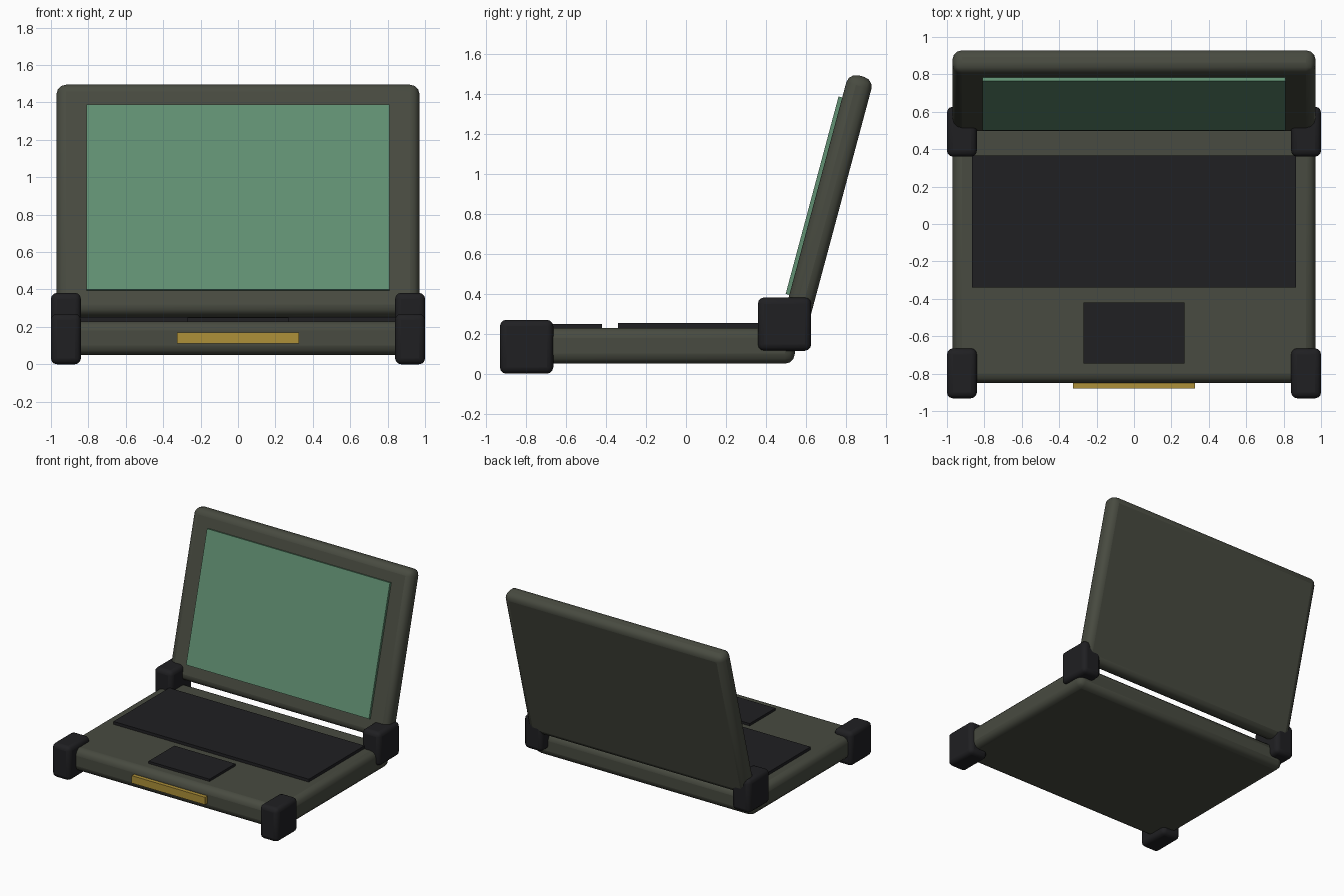
import bpy
import math
from mathutils import Matrix, Vector

if "Cube" in bpy.data.objects:
    bpy.data.objects.remove(bpy.data.objects["Cube"])


def material(name, rgb):
    m = bpy.data.materials.new(name)
    m.diffuse_color = (*rgb, 1)
    m.use_nodes = True
    m.node_tree.nodes["Principled BSDF"].inputs["Base Color"].default_value = m.diffuse_color
    return m


olive = material("olive_casing", (0.065, 0.07, 0.052))
black = material("black_rubber", (0.014, 0.014, 0.016))
green = material("green_glass", (0.12, 0.28, 0.17))
brass = material("brass", (0.42, 0.28, 0.04))


def box(name, lo, hi, mat, bevel=0.0, frame=None):
    """Box between two corners, with rounded edges, optionally placed in a tilted frame."""
    lo, hi = Vector(lo), Vector(hi)
    bpy.ops.mesh.primitive_cube_add(size=1)
    ob = bpy.context.object
    ob.name = name
    ob.data.transform(Matrix.Translation((lo + hi) / 2) @ Matrix.Diagonal((*(hi - lo), 1)))
    ob.data.materials.append(mat)
    if bevel:
        mod = ob.modifiers.new("rounded_edges", 'BEVEL')
        mod.width = bevel
        mod.segments = 3
        bpy.ops.object.shade_smooth_by_angle(angle=math.radians(35))
    if frame:
        ob.matrix_world = frame
    return ob


# Base with keyboard, touchpad and front latch
box("base", (-0.97, -0.85, 0.05), (0.97, 0.545, 0.23), olive, 0.05)
box("keyboard", (-0.865, -0.34, 0.21), (0.865, 0.365, 0.253), black)
box("touchpad", (-0.27, -0.745, 0.21), (0.27, -0.42, 0.249), black)
box("latch", (-0.325, -0.88, 0.11), (0.325, -0.83, 0.17), brass)

# Lid and screen, leaning back 15 degrees
tilt = Matrix.Translation((0, 0.713, 0.8725)) @ Matrix.Rotation(math.radians(-15), 4, 'X')
box("lid", (-0.97, -0.065, -0.64), (0.97, 0.065, 0.64), olive, 0.05, tilt)
box("screen", (-0.81, -0.084, -0.512), (0.81, -0.055, 0.512), green, 0, tilt)

# Corner bumpers: front pair on the ground, rear pair raised at the hinge
for side, x0, x1 in (("left", -1.0, -0.84), ("right", 0.84, 1.0)):
    box("front_bumper_" + side, (x0, -0.932, 0.0), (x1, -0.665, 0.27), black, 0.032)
    box("rear_bumper_" + side, (x0, 0.36, 0.115), (x1, 0.627, 0.382), black, 0.032)
